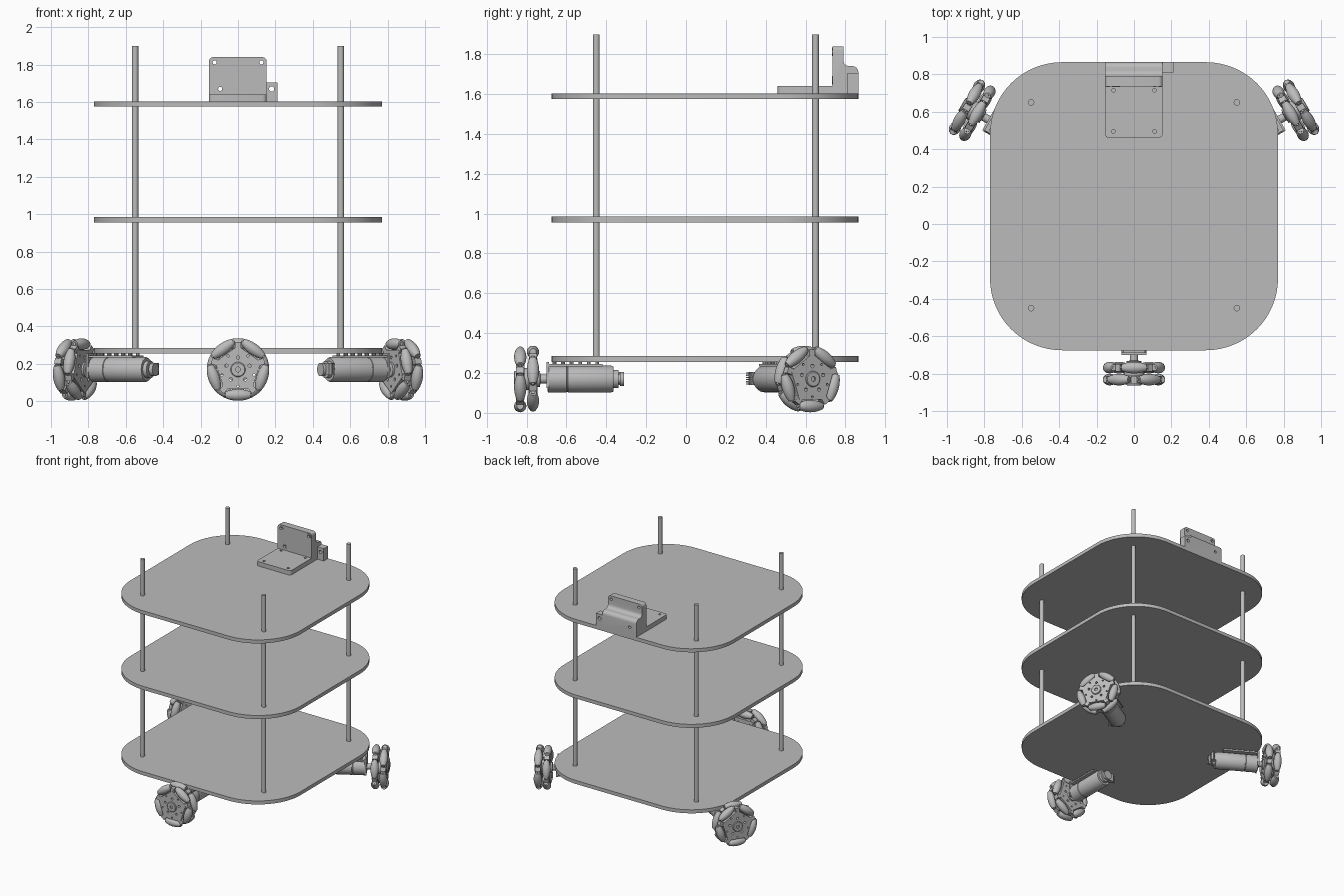
import bpy, bmesh
from math import pi, sin, cos, radians, sqrt
from mathutils import Matrix, Vector

if "Cube" in bpy.data.objects:
    bpy.data.objects.remove(bpy.data.objects["Cube"])

grey = bpy.data.materials.new("plain grey")
grey.use_nodes = True
grey.diffuse_color = (0.5, 0.5, 0.5, 1)
grey.node_tree.nodes["Principled BSDF"].inputs["Base Color"].default_value = (0.5, 0.5, 0.5, 1)

I = Matrix.Identity(4)
ALONG_Y = Matrix.Rotation(-pi / 2, 4, 'X')


def T(x, y, z):
    return Matrix.Translation((x, y, z))


def R(deg, axis):
    return Matrix.Rotation(radians(deg), 4, axis)


def lathe(bm, M, profile, n=24, phase=0.0):
    """Revolve (radius, height) points around the local z axis and cap the ends."""
    rings = []
    for r, h in profile:
        angles = [phase + 2 * pi * k / n for k in range(n)]
        rings.append([bm.verts.new(M @ Vector((r * cos(a), r * sin(a), h))) for a in angles])
    for a, b in zip(rings, rings[1:]):
        for k in range(n):
            j = (k + 1) % n
            bm.faces.new((a[k], a[j], b[j], b[k]))
    bm.faces.new(rings[0][::-1])
    bm.faces.new(rings[-1])


def tube(bm, M, r, a, b, n=24, phase=0.0):
    lathe(bm, M, [(r, a), (r, b)], n, phase)


def box(bm, M, lo, hi):
    lo, hi = Vector(lo), Vector(hi)
    S = Matrix.Diagonal((*(hi - lo), 1))
    bmesh.ops.create_cube(bm, size=1, matrix=M @ T(*((lo + hi) / 2)) @ S)


def prism(bm, points, offset):
    """Extrude a closed outline of 3D points by a vector."""
    face = bm.faces.new([bm.verts.new(p) for p in points])
    out = bmesh.ops.extrude_face_region(bm, geom=[face])["geom"]
    moved = [v for v in out if isinstance(v, bmesh.types.BMVert)]
    bmesh.ops.translate(bm, verts=moved, vec=offset)


def finish(bm, name, smooth=True):
    bmesh.ops.recalc_face_normals(bm, faces=bm.faces)
    mesh = bpy.data.meshes.new(name)
    bm.to_mesh(mesh)
    bm.free()
    mesh.materials.append(grey)
    ob = bpy.data.objects.new(name, mesh)
    bpy.context.scene.collection.objects.link(ob)
    bpy.ops.object.select_all(action='DESELECT')
    ob.select_set(True)
    bpy.context.view_layer.objects.active = ob
    if smooth:
        bpy.ops.object.shade_smooth_by_angle(angle=radians(35))
    return ob


def cut(ob, bm):
    """Drill the cutter geometry out of an object."""
    cutter = finish(bm, "cutter", False)
    cutter.hide_render = True
    mod = ob.modifiers.new("holes", 'BOOLEAN')
    mod.operation, mod.solver, mod.object = 'DIFFERENCE', 'EXACT', cutter
    bpy.context.view_layer.objects.active = ob
    bpy.ops.object.modifier_apply(modifier=mod.name)
    bpy.data.objects.remove(cutter)


# Three rounded decks
half_x, y0, y1, corner = 0.77, -0.675, 0.865, 0.385
for name, z in (("lower_deck", 0.256), ("middle_deck", 0.956), ("upper_deck", 1.575)):
    outline = []
    centres = ((1, y1 - corner), (-1, y1 - corner), (-1, y0 + corner), (1, y0 + corner))
    for q, (sx, cy) in enumerate(centres):
        for k in range(17):
            a = pi / 2 * (q + k / 16)
            outline.append((sx * (half_x - corner) + corner * cos(a), cy + corner * sin(a), z))
    bm = bmesh.new()
    prism(bm, outline, (0, 0, 0.029))
    finish(bm, name)

# Four upright rods
for side, x in (("left", 0.55), ("right", -0.55)):
    for end, y in (("front", -0.45), ("back", 0.65)):
        bm = bmesh.new()
        tube(bm, T(x, y, 0), 0.017, 0.27, 1.9)
        finish(bm, f"{end}_{side}_rod")

# Sensor bracket: base, upright and stepped back block in one side profile
base = 1.604
profile = [(0.46, base), (0.46, 1.64), (0.735, 1.64), (0.735, 1.84), (0.79, 1.84)]
profile += [(0.82 - 0.03 * cos(a), 1.77 - 0.03 * sin(a)) for a in (k * pi / 12 for k in range(7))]
profile += [(0.835 + 0.03 * sin(a), 1.71 + 0.03 * cos(a)) for a in (k * pi / 12 for k in range(7))]
profile += [(0.865, base)]
bm = bmesh.new()
prism(bm, [(-0.155, y, z) for y, z in profile], (0.308, 0, 0))
edges = []
for e in bm.edges:
    a, b = e.verts[0].co, e.verts[1].co
    top_edge = min(a.z, b.z) > 1.83 and abs(a.y - b.y) > 0.01
    front_edge = max(a.y, b.y) < 0.47 and abs(a.z - b.z) > 0.01
    if top_edge or front_edge:
        edges.append(e)
bmesh.ops.bevel(bm, geom=edges, offset=0.022, segments=4, affect='EDGES', profile=0.5)
bracket = finish(bm, "sensor_bracket")
bm = bmesh.new()
for x, z in ((-0.125, 1.812), (0.125, 1.812), (-0.095, 1.67)):
    tube(bm, T(x, 0, z) @ ALONG_Y, 0.011, 0.7, 0.9, 16)
for x in (-0.11, 0.11):
    for y in (0.495, 0.715):
        tube(bm, T(x, y, 0), 0.01, 1.612, 1.7, 16)
cut(bracket, bm)

# Raised rims around the bracket holes
bm = bmesh.new()
for x, z in ((-0.125, 1.812), (0.125, 1.812), (-0.095, 1.67)):
    tube(bm, T(x, 0, z) @ ALONG_Y, 0.021, 0.733, 0.74, 20)
rims = finish(bm, "bracket_hole_rims")
bm = bmesh.new()
for x, z in ((-0.125, 1.812), (0.125, 1.812), (-0.095, 1.67)):
    tube(bm, T(x, 0, z) @ ALONG_Y, 0.011, 0.7, 0.8, 16)
cut(rims, bm)

# Side tab with its screw hole
bm = bmesh.new()
box(bm, I, (0.15, 0.81, base), (0.21, 0.865, 1.705))
tab = finish(bm, "bracket_side_tab")
bm = bmesh.new()
tube(bm, T(0.18, 0, 1.67) @ ALONG_Y, 0.014, 0.7, 0.9, 16)
cut(tab, bm)


# Drive unit: wheel axis along local y, outside towards local -y
def drive_unit(name, x, y, turn):
    W = T(x, y, 0.17) @ R(turn, 'Z')
    rows = [(W @ T(0, -0.032, 0), 36), (W @ T(0, 0.032, 0), 0)]

    # Barrel rollers following the wheel's outer circle
    barrel = [(0.008, -0.075), (0.008, -0.068)]
    for k in range(11):
        t = -0.068 + 0.0136 * k
        barrel.append((sqrt(0.167 ** 2 - t * t) - 0.136, t))
    barrel += [(0.008, 0.068), (0.008, 0.075)]
    bm = bmesh.new()
    for M, start in rows:
        for k in range(5):
            lathe(bm, M @ R(start + 72 * k, 'Y') @ T(0, 0, 0.136) @ R(90, 'Y'), barrel, 20)
    finish(bm, name + "_rollers")

    # Pentagonal hub plates drilled with a ring of holes
    bm = bmesh.new()
    for M, start in rows:
        tube(bm, M @ R(start, 'Y') @ ALONG_Y, 0.128, -0.022, 0.022, 5, radians(-54))
    hub = finish(bm, name + "_hub_plates")
    bm = bmesh.new()
    for k in range(5):
        for r, size, turn_by in ((0.065, 0.009, 0), (0.09, 0.006, 36)):
            tube(bm, W @ R(72 * k + turn_by, 'Y') @ T(0, 0, r) @ ALONG_Y, size, -0.1, 0.1, 12)
    cut(hub, bm)

    # Forks holding the roller ends
    bm = bmesh.new()
    for M, start in rows:
        for k in range(5):
            box(bm, M @ R(start + 36 + 72 * k, 'Y'), (-0.016, -0.02, 0.105), (0.016, 0.02, 0.148))
    finish(bm, name + "_roller_forks", False)

    # Centre boss, spacer and shaft
    bm = bmesh.new()
    lathe(bm, W @ ALONG_Y, [(0.013, -0.052), (0.013, -0.064), (0.036, -0.064), (0.04, -0.06),
                            (0.04, 0.066), (0.022, 0.07), (0.022, 0.1)])
    tube(bm, W @ ALONG_Y, 0.055, -0.012, 0.012)
    finish(bm, name + "_boss")

    # Gearmotor with seams and a stepped encoder end
    bm = bmesh.new()
    lathe(bm, W @ ALONG_Y, [(0.06, 0.104), (0.067, 0.108), (0.067, 0.2), (0.064, 0.202),
                            (0.064, 0.206), (0.067, 0.208), (0.067, 0.425), (0.062, 0.437),
                            (0.046, 0.437), (0.046, 0.46), (0.024, 0.46), (0.024, 0.468),
                            (0.036, 0.468), (0.036, 0.49)], 32)
    finish(bm, name + "_motor")

    # Encoder connector with a row of pins
    bm = bmesh.new()
    box(bm, W, (-0.065, 0.44, -0.03), (0, 0.475, 0.035))
    for k in range(6):
        z = -0.025 + 0.011 * k
        box(bm, W, (-0.09, 0.452, z - 0.003), (-0.06, 0.46, z + 0.003))
    finish(bm, name + "_encoder_plug", False)

    # Mount: face plate, top plate and screws under the lower deck
    bm = bmesh.new()
    box(bm, W, (-0.066, 0.1, -0.045), (0.066, 0.112, 0.085))
    box(bm, W, (-0.06, 0.11, 0.064), (0.06, 0.38, 0.076))
    for sx in (-0.042, 0.042):
        for k in range(6):
            tube(bm, W @ T(sx, 0.14 + 0.043 * k, 0), 0.01, 0.07, 0.088, 10)
    finish(bm, name + "_motor_mount")


drive_unit("front_wheel", 0, -0.8, 0)
drive_unit("back_left_wheel", 0.865, 0.608, 120)
drive_unit("back_right_wheel", -0.865, 0.608, -120)
